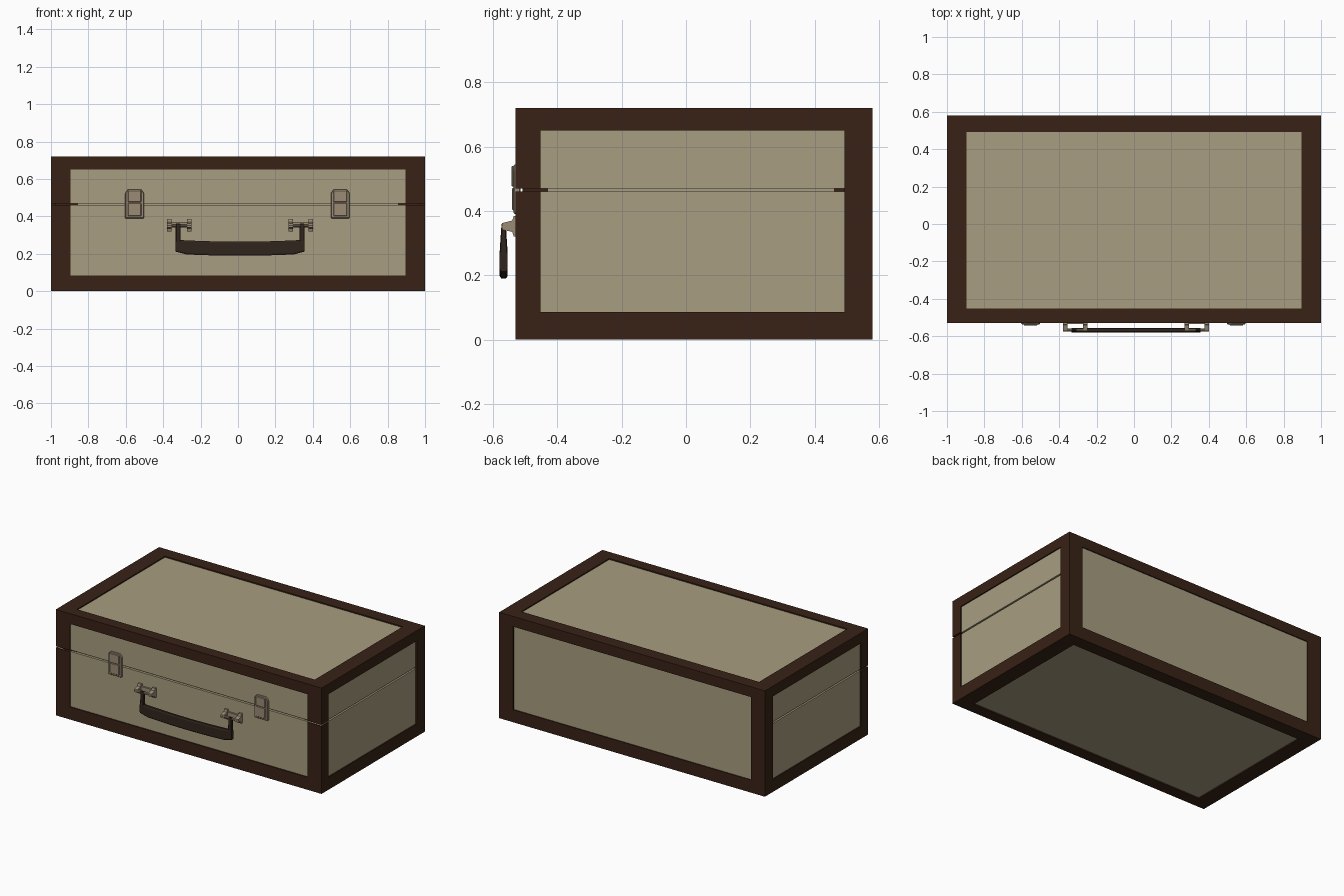
import bpy, bmesh, math

if "Cube" in bpy.data.objects:
    bpy.data.objects.remove(bpy.data.objects["Cube"])


def material(name, rgb):
    m = bpy.data.materials.new(name)
    m.diffuse_color = (*rgb, 1)
    m.use_nodes = True
    m.node_tree.nodes["Principled BSDF"].inputs["Base Color"].default_value = m.diffuse_color
    return m


TAN = material("canvas", (0.39, 0.34, 0.215))
BROWN = material("leather_trim", (0.04, 0.016, 0.008))
METAL = material("metal", (0.33, 0.26, 0.18))
DARK = material("handle_leather", (0.03, 0.018, 0.012))


def finish(name, bm, mat, bevel=0, segments=1):
    bmesh.ops.recalc_face_normals(bm, faces=bm.faces)
    me = bpy.data.meshes.new(name)
    bm.to_mesh(me)
    bm.free()
    me.materials.append(mat)
    ob = bpy.data.objects.new(name, me)
    bpy.context.collection.objects.link(ob)
    if bevel:
        mod = ob.modifiers.new("bevel", 'BEVEL')
        mod.width = bevel
        mod.segments = segments
    return ob


def add_box(bm, x, y, z):
    vs = bmesh.ops.create_cube(bm, size=1)["verts"]
    for v in vs:
        v.co = [r[0] if c < 0 else r[1] for c, r in zip(v.co, (x, y, z))]


def boxes(name, mat, ranges, bevel=0):
    bm = bmesh.new()
    for r in ranges:
        add_box(bm, *r)
    return finish(name, bm, mat, bevel)


def add_loft(bm, rings):
    rows = [[bm.verts.new(p) for p in ring] for ring in rings]
    n = len(rows[0])
    for a, b in zip(rows, rows[1:]):
        for i in range(n):
            j = (i + 1) % n
            bm.faces.new((a[i], a[j], b[j], b[i]))
    bm.faces.new(rows[0])
    bm.faces.new(rows[-1][::-1])


# Case dimensions
X, Y0, Y1, H = 1.0, -0.53, 0.58, 0.72
SEAM0, SEAM1 = 0.46, 0.47
ZB, ZT = 0.085, 0.65
PX, PY0, PY1 = 0.895, -0.453, 0.493
IN = 0.008

# Canvas shells, slightly inside the trim, split by the seam
for name, z in (("lower_shell", (IN, SEAM0)), ("lid_shell", (SEAM1, H - IN))):
    boxes(name, TAN, [((-X + IN, X - IN), (Y0 + IN, Y1 - IN), z)])
boxes("seam_core", TAN, [((-0.975, 0.975), (-0.505, 0.56), (0.42, 0.51))])
boxes("back_panel", TAN, [((-PX, PX), (0.55, Y1 - IN + 0.001), (ZB, ZT))])

# Leather trim: rails along x, rails along y, corner posts
fronts, backs = (Y0, PY0), (PY1, Y1)
for name, z in (("bottom_trim", (0, ZB)), ("top_trim", (ZT, H))):
    bars = [((-X, X), y, z) for y in (fronts, backs)]
    bars += [(x, (PY0, PY1), z) for x in ((-X, -PX), (PX, X))]
    boxes(name, BROWN, bars)
for side, x, inner in (("left", (-X, -PX), (-0.978, -0.855)),
                       ("right", (PX, X), (0.855, 0.978))):
    boxes(side + "_front_posts", BROWN,
          [(x, fronts, (ZB, SEAM0)), (x, fronts, (SEAM1, ZT))])
    boxes(side + "_back_post", BROWN, [(x, backs, (ZB, ZT))])
    boxes(side + "_seam_lining", BROWN,
          [(inner, (-0.508, -0.43), (0.44, 0.49)), (inner, (0.46, 0.562), (0.44, 0.49))])

# Clasps: chamfered backplate with a raised lever and catch
for side, cx in (("left", -0.553), ("right", 0.547)):
    bm = bmesh.new()
    outline = [(-0.05, 0.39), (0.05, 0.39), (0.05, 0.525), (0.035, 0.545),
               (-0.035, 0.545), (-0.05, 0.525)]
    add_loft(bm, [[(cx + x, y, z) for x, z in outline] for y in (-0.515, -0.536)])
    finish(side + "_clasp_plate", bm, METAL, 0.003)
    boxes(side + "_clasp_lever", METAL,
          [((cx - 0.036, cx + 0.036), (-0.541, -0.53), (0.402, 0.473)),
           ((cx - 0.036, cx + 0.036), (-0.543, -0.53), (0.476, 0.54))], 0.003)

# Handle brackets: two tapering ears, a plate and a pin
HX = 0.011
ear = [(-0.515, 0.32), (-0.536, 0.32), (-0.541, 0.335), (-0.573, 0.342),
       (-0.573, 0.362), (-0.541, 0.37), (-0.536, 0.385), (-0.515, 0.385)]
for side, s in (("left", -1), ("right", 1)):
    bm = bmesh.new()
    c = HX + s * 0.325
    for ex in (c - 0.053, c + 0.053):
        add_loft(bm, [[(x, y, z) for y, z in ear] for x in (ex - 0.012, ex + 0.012)])
    add_box(bm, (c - 0.05, c + 0.05), (-0.534, -0.515), (0.337, 0.37))
    ring = [(0.008 * math.cos(k * math.pi / 4), 0.008 * math.sin(k * math.pi / 4))
            for k in range(8)]
    add_loft(bm, [[(x, -0.566 + a, 0.352 + b) for a, b in ring]
                  for x in (c - 0.066, c + 0.066)])
    finish(side + "_handle_bracket", bm, METAL)

    # Strap widening from the pin down to the grip
    bm = bmesh.new()
    rings = []
    for z, h in ((0.22, 0.0125), (0.27, 0.0125), (0.34, 0.008), (0.362, 0.006)):
        rings.append([(HX + s * (0.331 + a * 0.013), -0.5675 + b * h, z)
                      for a, b in ((-1, -1), (1, -1), (1, 1), (-1, 1))])
    add_loft(bm, rings)
    finish(side + "_handle_strap", bm, DARK, 0.003)

# Grip, sagging gently in the middle
bm = bmesh.new()
rings = []
for i in range(13):
    t = i / 6 - 1
    x = HX + 0.345 * t
    top = 0.265 + 0.01 * t * t
    bottom = 0.19 + 0.01 * t * t + (0.012 if abs(t) == 1 else 0)
    w = 0.0125
    section = [(-w, bottom + 0.008), (-w + 0.005, bottom), (w - 0.005, bottom),
               (w, bottom + 0.008), (w, top - 0.008), (w - 0.005, top),
               (-w + 0.005, top), (-w, top - 0.008)]
    rings.append([(x, -0.5675 + a, z) for a, z in section])
add_loft(bm, rings)
grip = finish("handle_grip", bm, DARK)
bpy.context.view_layer.objects.active = grip
grip.select_set(True)
bpy.ops.object.shade_smooth_by_angle(angle=math.radians(30))
